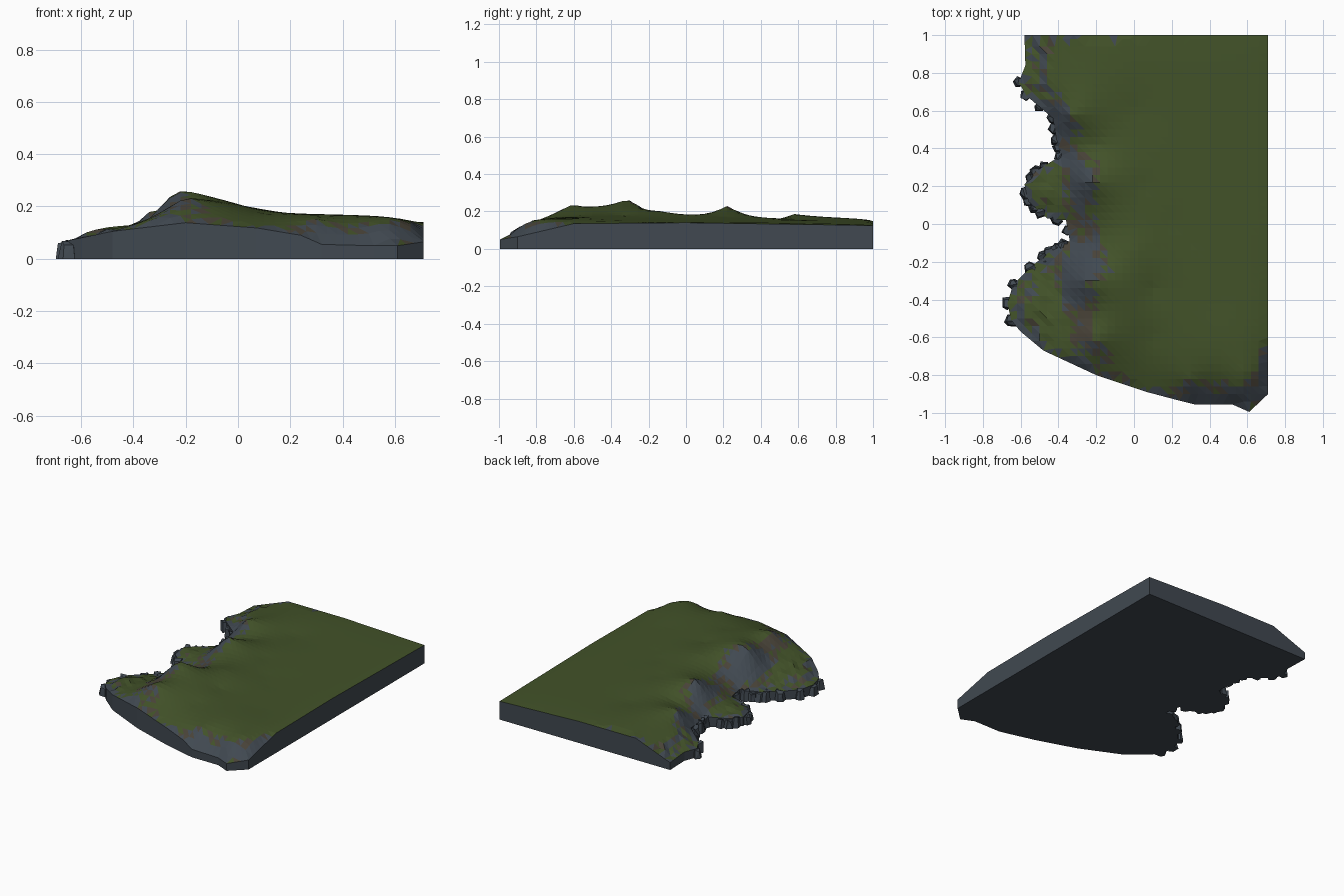
import bpy, bmesh, math, random
from mathutils import Vector
from mathutils.geometry import delaunay_2d_cdt, intersect_point_line

if "Cube" in bpy.data.objects:
    bpy.data.objects.remove(bpy.data.objects["Cube"])

random.seed(4)

# Coast and cut edges: x, y, rim height (counter-clockwise from the back left)
RIM = [(-.58, 1, .05), (-.575, .84, .06), (-.61, .75, .06), (-.57, .68, .07), (-.43, .56, .08),
       (-.41, .45, .07), (-.39, .36, .07), (-.52, .28, .06), (-.58, .21, .06), (-.56, .12, .06),
       (-.46, .03, .06), (-.36, .02, .07), (-.34, -.09, .07), (-.45, -.15, .06), (-.55, -.23, .06),
       (-.64, -.32, .06), (-.67, -.42, .065), (-.65, -.51, .07), (-.60, -.57, .08), (-.48, -.67, .105),
       (-.20, -.80, .138), (.07, -.89, .118), (.24, -.935, .09), (.32, -.955, .055), (.52, -.955, .05),
       (.61, -.995, .05), (.71, -.90, .065), (.71, -.6, .135), (.71, 0, .14), (.71, 1, .125),
       (.1, 1, .148), (-.32, 1, .148)]

# Hills, headland flats and meadow: x, y, height
INNER = [(-.21, -.31, .268), (-.27, -.31, .235), (-.40, -.27, .09), (-.37, -.38, .12), (-.20, -.61, .238),
         (-.24, -.47, .195), (-.36, -.55, .14), (0, -.14, .203), (-.15, -.2, .2), (-.24, -.08, .12),
         (-.23, .22, .232), (-.36, .2, .10), (-.26, .07, .14), (-.2, .42, .145), (-.33, .57, .19),
         (-.4, .72, .135), (-.35, .85, .145), (-.55, -.42, .105), (-.48, -.52, .12), (-.5, .18, .085),
         (.1, -.6, .175), (.1, -.35, .178), (.05, .2, .17), (.2, 0, .163), (.0, .6, .155),
         (.4, .5, .15), (.45, -.4, .158), (.6, -.8, .155), (.61, -.6, .155), (.3, -.83, .15),
         (.56, -.88, .13), (.3, -.1, .16), (-.1, -.75, .17), (-.48, .8, .10)]


def radial_surface(points):
    """Smooth surface through the points, solved by elimination."""
    n = len(points)
    mean = sum(p[2] for p in points) / n
    rows = [[math.dist(p[:2], q[:2]) for q in points] + [p[2] - mean] for p in points]
    for i in range(n):
        k = max(range(i, n), key=lambda r: abs(rows[r][i]))
        rows[i], rows[k] = rows[k], rows[i]
        for r in range(n):
            if r != i:
                f = rows[r][i] / rows[i][i]
                rows[r] = [a - f * b for a, b in zip(rows[r], rows[i])]
    weights = [rows[i][n] / rows[i][i] for i in range(n)]
    return lambda x, y: mean + sum(w * math.dist((x, y), p[:2]) for w, p in zip(weights, points))


def material(name, color):
    m = bpy.data.materials.new(name)
    m.diffuse_color = (*color, 1)
    m.use_nodes = True
    m.node_tree.nodes["Principled BSDF"].inputs["Base Color"].default_value = m.diffuse_color
    return m


def new_object(name, bm, mats):
    mesh = bpy.data.meshes.new(name)
    bm.to_mesh(mesh)
    bm.free()
    for m in mats:
        mesh.materials.append(m)
    ob = bpy.data.objects.new(name, mesh)
    bpy.context.collection.objects.link(ob)
    return ob


GRASS = material("grass", (.055, .085, .022))
STONE = material("stone", (.052, .066, .082))
EARTH = material("earth", (.066, .056, .040))

# Subdivide the outline into short edges
edge = []
for a, b in zip(RIM, RIM[1:] + RIM[:1]):
    a, b = Vector(a), Vector(b)
    n = max(1, round((b - a).length / .045))
    edge += [a.lerp(b, i / n) for i in range(n)]
loop = [p.to_2d() for p in edge]


def inside(p):
    hit = False
    for a, b in zip(loop, loop[1:] + loop[:1]):
        if (a.y > p.y) != (b.y > p.y) and p.x < a.x + (p.y - a.y) * (b.x - a.x) / (b.y - a.y):
            hit = not hit
    return hit


def rim_distance(p):
    return min((p - q).length for q in loop)


# Land: grid points inside the outline, triangulated and raised
height = radial_surface(RIM + INNER)
STEP = .04
grid = [Vector((-.70 + STEP * i, -.98 + STEP * j)) for i in range(36) for j in range(50)]
grid = [p for p in grid if inside(p) and rim_distance(p) > .026]
flat = delaunay_2d_cdt(loop + grid, [], [list(range(len(loop)))], 1, 1e-5)
bm = bmesh.new()
verts = []
for p, src in zip(flat[0], flat[3]):
    on_rim = [i for i in src if i < len(loop)]
    z = edge[on_rim[0]].z if on_rim else height(p.x, p.y)
    if not on_rim and p.x < -.43:
        z += random.uniform(-.008, .01)
    verts.append(bm.verts.new((p.x, p.y, z)))
for f in flat[2]:
    bm.faces.new([verts[i] for i in f])
bmesh.ops.recalc_face_normals(bm, faces=bm.faces)
if sum(f.normal.z for f in bm.faces) < 0:
    bmesh.ops.reverse_faces(bm, faces=bm.faces)

# Ground colours by slope, with stone patches along the shore
for f in bm.faces:
    c = f.calc_center_median()
    slope = math.hypot(f.normal.x, f.normal.y) / max(f.normal.z, .01)
    shore = (c.x < -.1 or c.y < -.85) and rim_distance(c.to_2d()) < .035
    if slope > .62 or (shore and random.random() < .6):
        f.material_index = 1
    elif slope > .43 and random.random() < .75:
        f.material_index = random.choice((1, 2, 2))

# Side walls and underside
border = [e for e in bm.edges if e.is_boundary]
ext = bmesh.ops.extrude_edge_only(bm, edges=border)["geom"]
for g in ext:
    if isinstance(g, bmesh.types.BMVert):
        g.co.z = 0
    elif isinstance(g, bmesh.types.BMFace):
        g.material_index = 1
base = bmesh.ops.contextual_create(bm, geom=[e for e in bm.edges if e.is_boundary])["faces"]
for f in base:
    f.material_index = 1
bmesh.ops.recalc_face_normals(bm, faces=bm.faces)
new_object("headland_terrain", bm, [GRASS, STONE, EARTH])

# Shore boulders: faceted stubs standing along the west coast
bm = bmesh.new()
coast = [p for p in edge if p.x < -.33 and -.53 < p.y < .78]
for p in coast:
    if random.random() < .25:
        continue
    r, h = random.uniform(.028, .04), p.z * random.uniform(.85, 1.15)
    made = bmesh.ops.create_cone(bm, cap_ends=True, segments=random.choice((5, 6)),
                                 radius1=r, radius2=r * .75, depth=h)["verts"]
    turn = random.uniform(0, 6.28)
    for v in made:
        x, y = v.co.x, v.co.y
        top = v.co.z > 0
        v.co = (p.x + x * math.cos(turn) - y * math.sin(turn) + random.uniform(-.006, .006),
                p.y + x * math.sin(turn) + y * math.cos(turn) + random.uniform(-.006, .006),
                h + random.uniform(-.012, .008) if top else 0)
bmesh.ops.triangulate(bm, faces=bm.faces)
new_object("shore_boulders", bm, [STONE])
